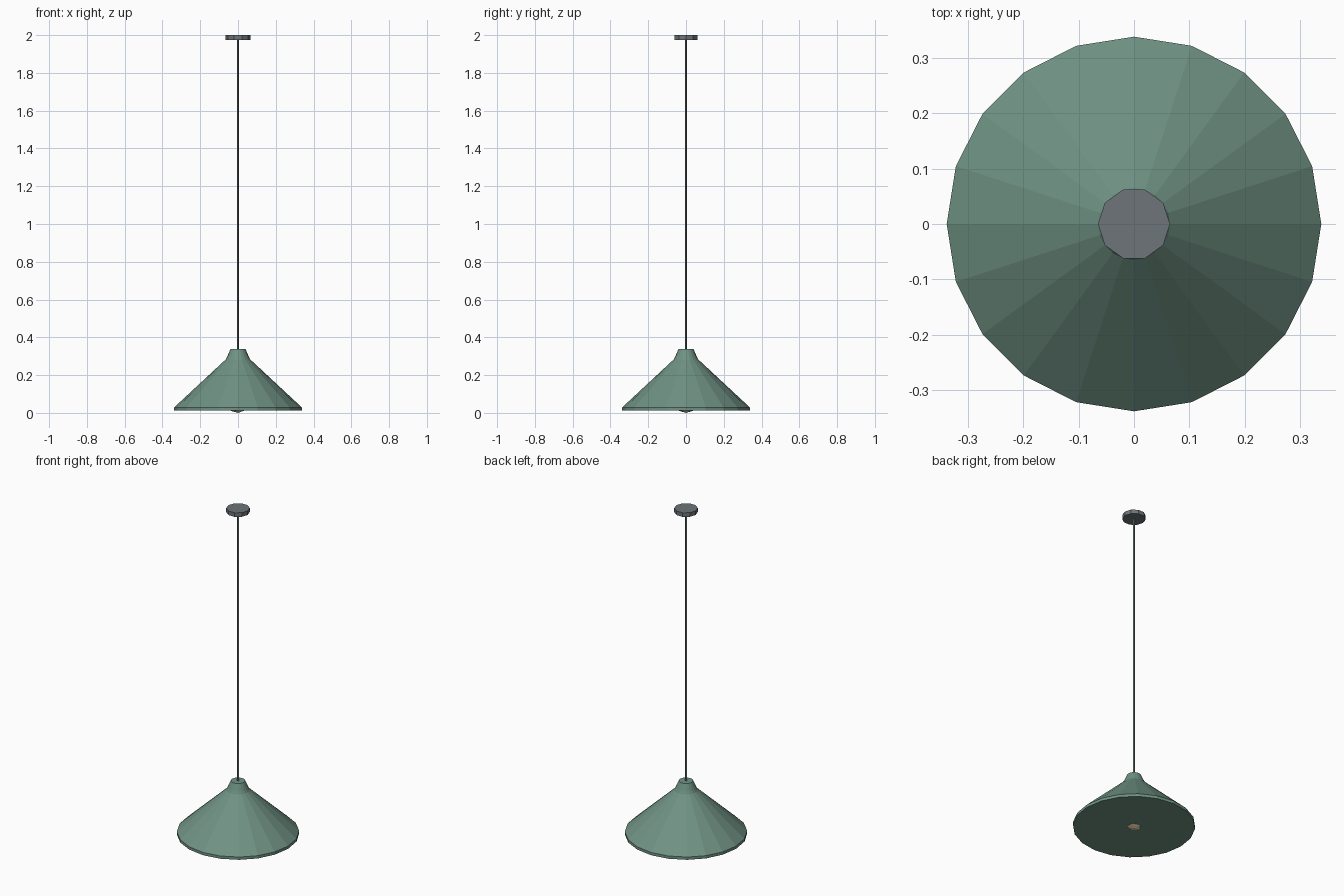
import bpy, bmesh, math

default_cube = bpy.data.objects.get("Cube")
if default_cube:
    bpy.data.objects.remove(default_cube, do_unlink=True)


def material(name, rgb):
    mat = bpy.data.materials.new(name)
    mat.use_nodes = True
    mat.diffuse_color = (*rgb, 1)
    bsdf = next(n for n in mat.node_tree.nodes if n.type == "BSDF_PRINCIPLED")
    bsdf.inputs["Base Color"].default_value = (*rgb, 1)
    return mat


def add_object(name, bm, mat):
    bmesh.ops.recalc_face_normals(bm, faces=bm.faces)
    mesh = bpy.data.meshes.new(name)
    bm.to_mesh(mesh)
    bm.free()
    mesh.materials.append(mat)
    obj = bpy.data.objects.new(name, mesh)
    bpy.context.collection.objects.link(obj)
    return obj


def lathe(name, profile, sides, mat):
    """Turn (radius, height) points about z into a closed, faceted solid."""
    bm = bmesh.new()
    rings = []
    for radius, z in profile:
        angles = [2 * math.pi * i / sides for i in range(sides)]
        rings.append([bm.verts.new((radius * math.cos(a), radius * math.sin(a), z))
                      for a in angles])
    for low, high in zip(rings, rings[1:]):
        for i in range(sides):
            j = (i + 1) % sides
            bm.faces.new((low[i], low[j], high[j], high[i]))
    bm.faces.new(rings[0])
    bm.faces.new(rings[-1])
    return add_object(name, bm, mat)


green = material("sage green", (0.16, 0.288, 0.23))
grey = material("metal grey", (0.155, 0.178, 0.188))
cream = material("warm cream", (0.8, 0.66, 0.44))

# Conical shade with a short rim, closed underside and narrow neck
lathe("shade", [(0.338, 0.012), (0.338, 0.029), (0.065, 0.283),
                (0.057, 0.298), (0.04, 0.338)], 20, green)

# Square hanging cord and ceiling plate
lathe("cord", [(0.006, 0.33), (0.006, 1.98)], 4, grey)
lathe("ceiling_plate", [(0.065, 1.975), (0.065, 2.0)], 10, grey)

# Shallow faceted bulb showing just below the shade
bulb_mesh = bmesh.new()
bmesh.ops.create_icosphere(bulb_mesh, subdivisions=2, radius=0.072)
bmesh.ops.translate(bulb_mesh, verts=bulb_mesh.verts, vec=(0, 0, 0.072))
add_object("bulb", bulb_mesh, cream)
